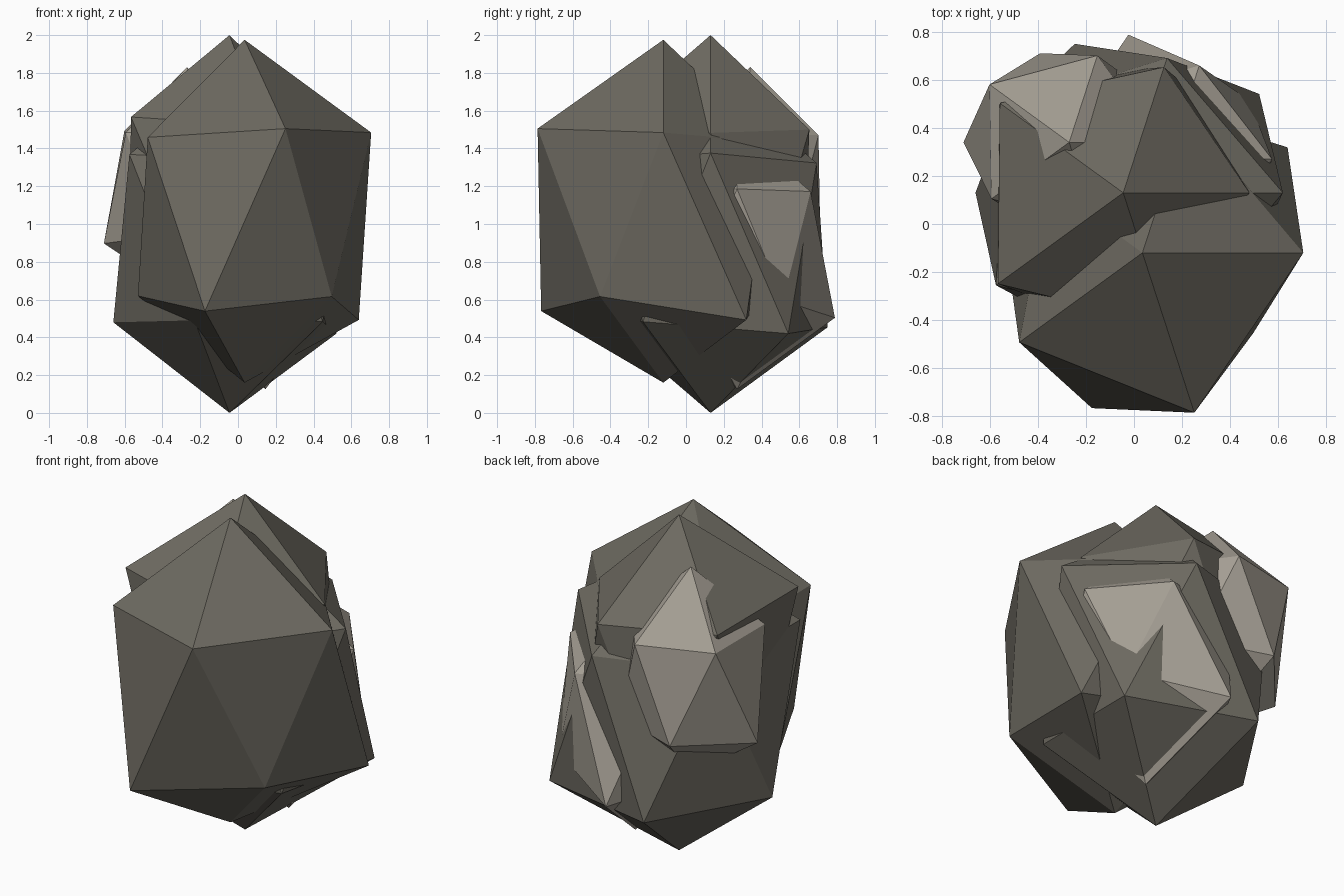
import bpy, bmesh, math

if "Cube" in bpy.data.objects:
    bpy.data.objects.remove(bpy.data.objects["Cube"])


def material(name, color):
    m = bpy.data.materials.new(name)
    m.diffuse_color = (*color, 1.0)
    m.use_nodes = True
    m.node_tree.nodes["Principled BSDF"].inputs["Base Color"].default_value = m.diffuse_color
    return m


DARK = material("dark_stone", (0.155, 0.145, 0.120))
LIGHT = material("light_stone", (0.375, 0.345, 0.295))


def rock(name, mat, centre, top, bottom, upper, lower, k=0.70):
    """Tall icosahedron with each corner pushed in or out from the centre.
    upper: ring radii at -144, -72, 0, 72, 144 degrees
    lower: ring radii at -108, -36, 36, 108, 180 degrees
    k: ring height per unit of ring radius"""
    bm = bmesh.new()
    bmesh.ops.create_icosphere(bm, subdivisions=1, radius=1.0)
    cx, cy, cz = centre
    for v in bm.verts:
        if v.co.z > 0.9:
            v.co = (cx, cy, cz + top)
        elif v.co.z < -0.9:
            v.co = (cx, cy, cz - bottom)
        else:
            up = v.co.z > 0
            ang = math.degrees(math.atan2(v.co.y, v.co.x))
            if not up and ang < -150:
                ang += 360
            i = round((ang - (-144 if up else -108)) / 72)
            r = (upper if up else lower)[i]
            a = math.radians((-144 if up else -108) + 72 * i)
            v.co = (cx + r * math.cos(a), cy + r * math.sin(a),
                    cz + (k if up else -k) * r)
    bmesh.ops.recalc_face_normals(bm, faces=bm.faces)
    me = bpy.data.meshes.new(name)
    bm.to_mesh(me)
    bm.free()
    me.materials.append(mat)
    ob = bpy.data.objects.new(name, me)
    bpy.context.collection.objects.link(ob)
    return ob


# Large dark boulders: front, raised back, low back
rock("front_boulder", DARK, (0.035, -0.12, 1.015), 0.96, 0.855,
     (0.634, 0.70, 0.67, 0.60, 0.48), (0.68, 0.57, 0.747, 0.55, 0.565))
rock("upper_back_boulder", DARK, (-0.045, 0.13, 1.115), 0.885, 0.90,
     (0.645, 0.58, 0.525, 0.55, 0.635), (0.54, 0.52, 0.52, 0.52, 0.53))
rock("lower_back_boulder", DARK, (-0.045, 0.13, 0.91), 0.90, 0.91,
     (0.655, 0.60, 0.665, 0.59, 0.60), (0.60, 0.61, 0.70, 0.652, 0.615))

# Smaller light stones poking out of the back and the sides
rock("right_light_stone", LIGHT, (0.145, 0.27, 0.885), 0.62, 0.76,
     (0.43, 0.43, 0.43, 0.41, 0.43), (0.43, 0.43, 0.415, 0.545, 0.45))
rock("left_light_stone", LIGHT, (-0.27, 0.34, 1.205), 0.625, 0.60,
     (0.40, 0.38, 0.38, 0.38, 0.41), (0.38, 0.38, 0.38, 0.39, 0.44))
